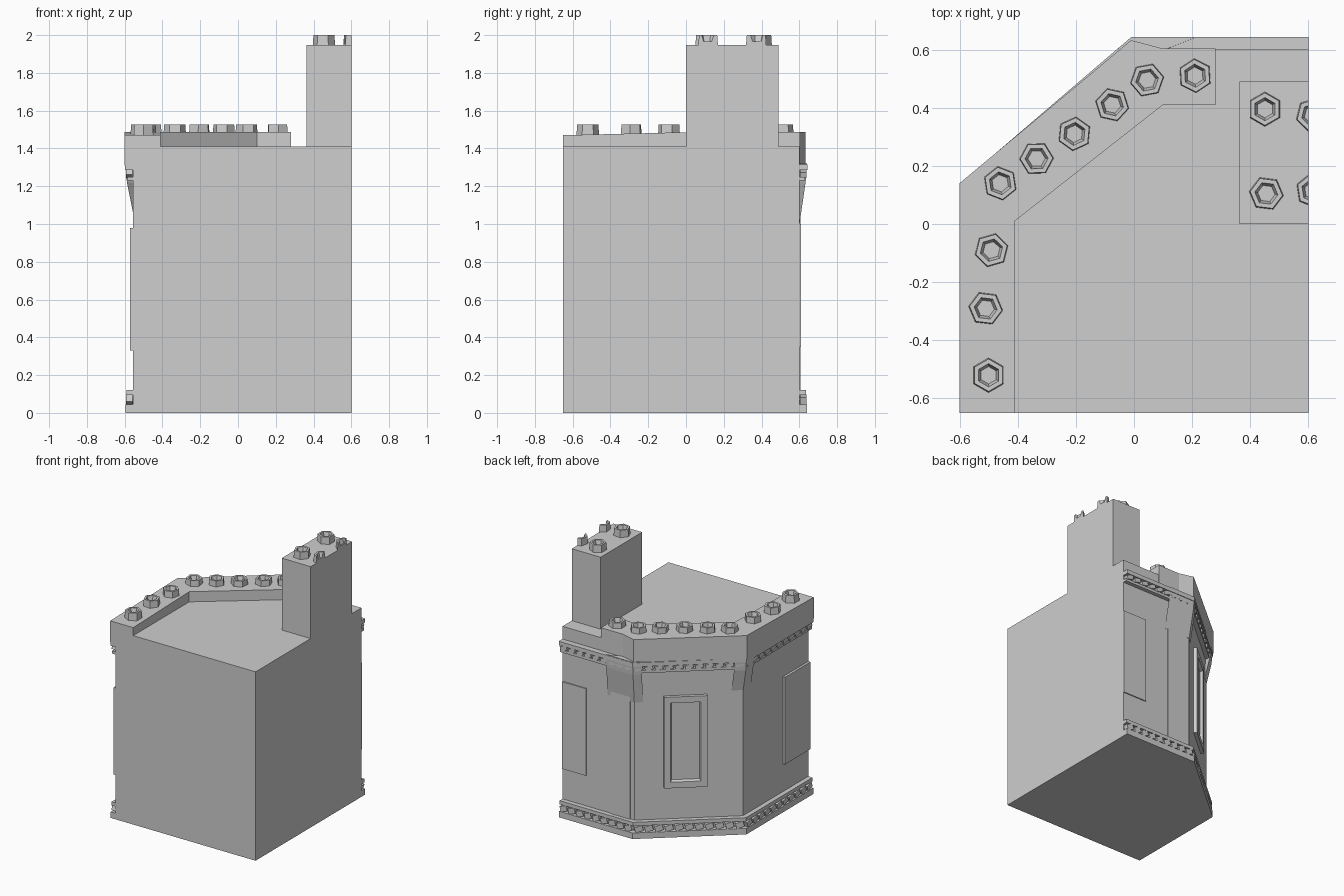
import bpy, bmesh, math
from mathutils import Vector, Matrix

cube = bpy.data.objects.get("Cube")
if cube:
    bpy.data.objects.remove(cube, do_unlink=True)

stone = bpy.data.materials.new("grey_stone")
stone.use_nodes = True
GREY = (0.62, 0.62, 0.62, 1)
stone.diffuse_color = GREY
stone.node_tree.nodes["Principled BSDF"].inputs["Base Color"].default_value = GREY


def finish(name, bm):
    bmesh.ops.recalc_face_normals(bm, faces=bm.faces)
    mesh = bpy.data.meshes.new(name)
    bm.to_mesh(mesh)
    bm.free()
    mesh.materials.append(stone)
    obj = bpy.data.objects.new(name, mesh)
    bpy.context.collection.objects.link(obj)
    return obj


def loft(bm, rings):
    """Closed solid through matching outlines, each given as (outline, height)."""
    loops = [[bm.verts.new((x, y, z)) for x, y in line] for line, z in rings]
    bm.faces.new(loops[0])
    bm.faces.new(loops[-1])
    for a, b in zip(loops, loops[1:]):
        for i in range(len(a)):
            j = (i + 1) % len(a)
            bm.faces.new((a[i], a[j], b[j], b[i]))


def prism(name, outline, z0, z1):
    bm = bmesh.new()
    loft(bm, [(outline, z0), (outline, z1)])
    return finish(name, bm)


# Outer line of the decorated sides, and its inward offset
OUTER = [Vector(p) for p in ((-0.6, -0.65), (-0.6, 0.14), (-0.01, 0.645), (0.6, 0.645))]


def outward(a, b):
    d = (b - a).normalized()
    return Vector((-d.y, d.x))


def inset(path, dist):
    normals = [outward(a, b) for a, b in zip(path, path[1:])]
    result = [path[0] - normals[0] * dist]
    for p, n, m in zip(path[1:-1], normals, normals[1:]):
        result.append(p - (n + m) * dist / (1 + n.dot(m)))
    result.append(path[-1] - normals[-1] * dist)
    return result


WALL = inset(OUTER, 0.045)

# Main building block
prism("building_body", WALL + [Vector((0.6, -0.65))], 0, 1.41)

# Roof parapet, stepping back at the rear and dipping slightly to the front
parapet = prism("roof_parapet", [(-0.6, -0.65), (-0.6, 0.14), (-0.01, 0.632), (0.1, 0.603),
                                 (0.28, 0.603), (0.28, 0.41), (0.1, 0.41), (-0.41, 0.01),
                                 (-0.41, -0.65)], 1.31, 1.486)
for v in parapet.data.vertices:
    if v.co.y < -0.6 and v.co.z > 1.4:
        v.co.z = 1.47

# Chimney
prism("chimney", [(0.362, 0), (0.6, 0), (0.6, 0.49), (0.362, 0.49)], 1.35, 1.947)


# Horizontal mouldings with a row of small blocks between two strips
def strip(name, depth, z0, z1):
    prism(name, inset(OUTER, depth) + inset(OUTER, 0.08)[::-1], z0, z1)


def dentils(name, z, height):
    bm = bmesh.new()
    line = inset(OUTER, 0.025)
    for a, b in zip(line, line[1:]):
        length = (b - a).length
        count = round(length / 0.07)
        angle = math.atan2(b.y - a.y, b.x - a.x)
        for i in range(count):
            p = a.lerp(b, (i + 0.5) / count)
            turn = Matrix.Rotation(angle, 4, 'Z') @ Matrix.Rotation(0.3, 4, 'Y')
            size = Matrix.Diagonal((0.055, 0.035, height, 1))
            bmesh.ops.create_cube(bm, size=1, matrix=Matrix.Translation((p.x, p.y, z)) @ turn @ size)
    finish(name, bm)


strip("base_lower_strip", 0.004, 0, 0.045)
strip("base_upper_strip", 0.01, 0.095, 0.122)
dentils("base_dentils", 0.07, 0.04)
strip("cornice_lower_strip", 0.015, 1.23, 1.25)
strip("cornice_upper_strip", 0.002, 1.285, 1.315)
dentils("cornice_dentils", 1.267, 0.03)


# Tapered corbels at the two bends, growing into the parapet above
def corbel(name, corner, back, ahead, z0):
    def outline(depth):
        line = inset(OUTER, depth)
        p = line[corner]
        start = p + (line[corner - 1] - p).normalized() * back
        end = p + (line[corner + 1] - p).normalized() * ahead
        return [start, p, end, inset(OUTER, 0.08)[corner]]
    bm = bmesh.new()
    loft(bm, [(outline(0.044), z0), (outline(0.012), 1.22), (outline(0.003), 1.32)])
    finish(name, bm)


corbel("side_corbel", 1, 0.09, 0.08, 1.06)
corbel("rear_corbel", 2, 0.06, 0.22, 1.0)

# Shallow pilaster below the rear corbel
prism("rear_pilaster", [(0.04, 0.55), (0.2, 0.55), (0.2, 0.606), (0.04, 0.606)], 0.1, 1.05)


# Windows: raised plates, optionally with a frame around a sunken pane
def window(name, a, b, z0, z1, height, border, sink):
    a, b = Vector(a), Vector(b)
    n = outward(a, b) * height
    base = outward(a, b) * -0.01
    outline = [a + base, b + base, b + n, a + n]
    bm = bmesh.new()
    loft(bm, [(outline, z0), (outline, z1)])
    bmesh.ops.recalc_face_normals(bm, faces=bm.faces)
    front = max(bm.faces, key=lambda f: f.normal.xy.dot(n))
    if border:
        bmesh.ops.inset_region(bm, faces=[front], thickness=border, use_even_offset=True)
        bmesh.ops.inset_region(bm, faces=[front], thickness=0.012, depth=-sink)
    finish(name, bm)


window("corner_window", WALL[1].lerp(WALL[2], 0.33), WALL[1].lerp(WALL[2], 0.73),
       0.36, 1.04, 0.025, 0.045, 0.022)
window("side_window", (WALL[0].x, -0.65), (WALL[0].x, -0.35), 0.33, 0.98, 0.018, 0, 0)
window("rear_window", (0.4, WALL[3].y), (0.6, WALL[3].y), 0.35, 1.0, 0.008, 0, 0)


# Roof studs: six-sided knobs with a sunken top
def stud(name, x, y, z, turn):
    bm = bmesh.new()
    place = Matrix.Translation((x, y, z + 0.02)) @ Matrix.Rotation(turn, 4, 'Z')
    bmesh.ops.create_cone(bm, cap_ends=True, segments=6, radius1=0.06, radius2=0.056,
                          depth=0.06, matrix=place)
    top = max(bm.faces, key=lambda f: f.calc_center_median().z)
    bmesh.ops.inset_region(bm, faces=[top], thickness=0.016)
    bmesh.ops.inset_region(bm, faces=[top], thickness=0.01, depth=-0.035)
    # Knobs on the building's edge are cut flush with it
    cut = bmesh.ops.bisect_plane(bm, geom=bm.verts[:] + bm.edges[:] + bm.faces[:],
                                 plane_co=(0.6, 0, 0), plane_no=(1, 0, 0), clear_outer=True)
    edges = [e for e in cut["geom_cut"] if isinstance(e, bmesh.types.BMEdge)]
    if edges:
        bmesh.ops.holes_fill(bm, edges=edges)
    finish(name, bm)


PARAPET_STUDS = [(-0.5, -0.52), (-0.51, -0.29), (-0.49, -0.09), (-0.46, 0.14), (-0.335, 0.225),
                 (-0.205, 0.31), (-0.075, 0.41), (0.045, 0.495), (0.21, 0.51)]
for i, (x, y) in enumerate(PARAPET_STUDS):
    stud(f"parapet_stud_{i + 1}", x, y, 1.478, i * 0.4)
CHIMNEY_STUDS = [(0.45, 0.395), (0.455, 0.105), (0.615, 0.375), (0.615, 0.115)]
for i, (x, y) in enumerate(CHIMNEY_STUDS):
    stud(f"chimney_stud_{i + 1}", x, y, 1.95, i * 0.4)
